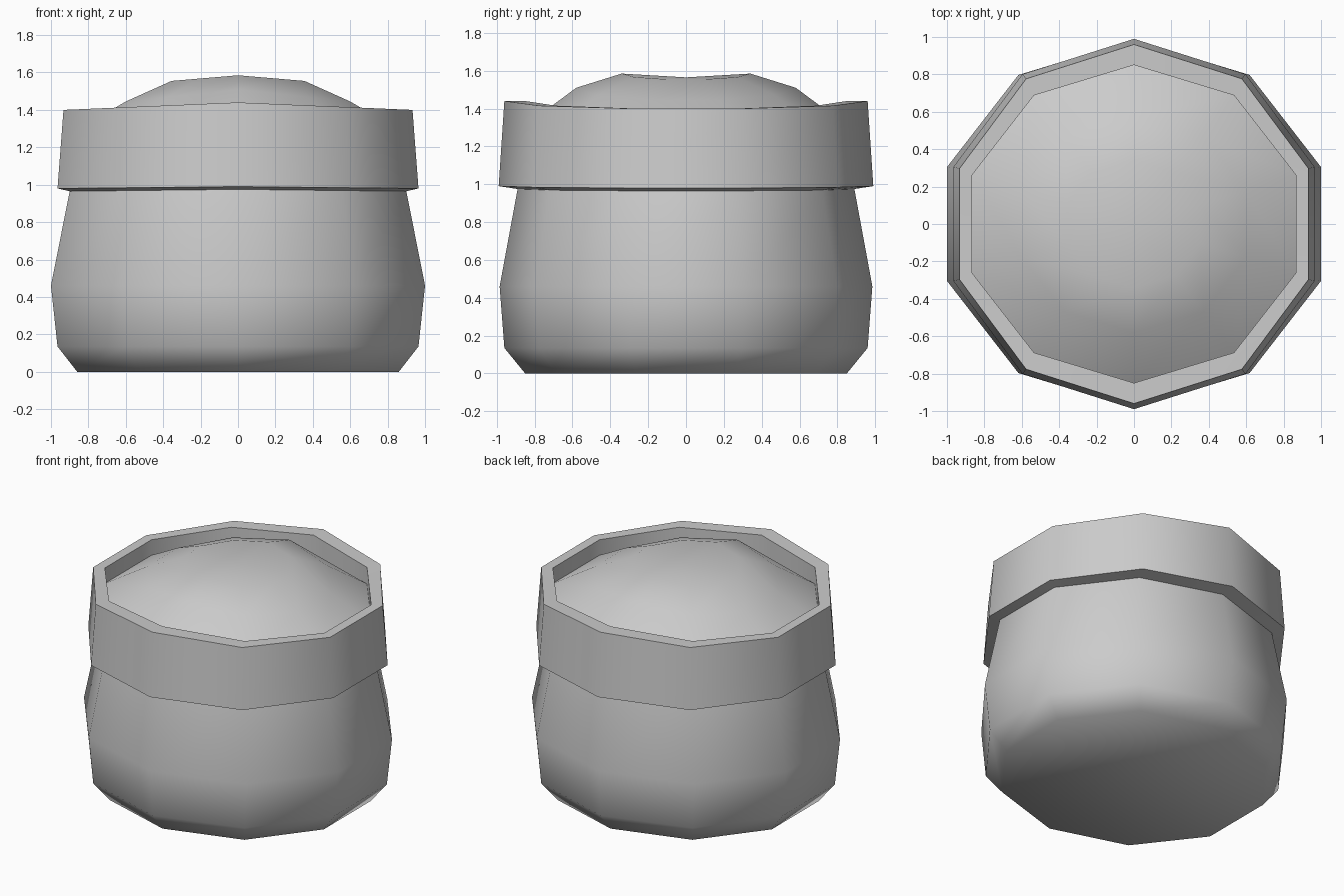
import bpy, bmesh
from math import cos, sin, radians

if "Cube" in bpy.data.objects:
    bpy.data.objects.remove(bpy.data.objects["Cube"])

SIDES = 10
C18 = cos(radians(18))


def ring(bm, half_x, half_y, z_side, z_front):
    """Ten-sided ring, points on the y axis; height runs from z_side to z_front."""
    verts = []
    for i in range(SIDES):
        a = radians(90 + 36 * i)
        cx = cos(a) / C18
        z = z_front + (z_side - z_front) * abs(cx)
        verts.append(bm.verts.new((half_x * cx, half_y * sin(a), z)))
    return verts


def loft(name, profile, bottom=False, apex=None, closed=False):
    bm = bmesh.new()
    rings = [ring(bm, *p) for p in profile]
    pairs = list(zip(rings, rings[1:]))
    if closed:
        pairs.append((rings[-1], rings[0]))
    for lo, hi in pairs:
        for i in range(SIDES):
            j = (i + 1) % SIDES
            bm.faces.new((lo[i], lo[j], hi[j], hi[i]))
    if bottom:
        bm.faces.new(list(reversed(rings[0])))
    if apex is not None:
        top = bm.verts.new((0, 0, apex))
        for i in range(SIDES):
            bm.faces.new((rings[-1][i], rings[-1][(i + 1) % SIDES], top))
    if closed:
        bmesh.ops.recalc_face_normals(bm, faces=bm.faces)
    mesh = bpy.data.meshes.new(name)
    bm.to_mesh(mesh)
    bm.free()
    obj = bpy.data.objects.new(name, mesh)
    bpy.context.collection.objects.link(obj)
    bpy.ops.object.select_all(action='DESELECT')
    obj.select_set(True)
    bpy.context.view_layer.objects.active = obj
    bpy.ops.object.shade_smooth_by_angle(angle=radians(62))
    return obj


# Bulging pot body: half width x, half width y, side z, front z
loft("pot_body", [
    (0.86, 0.85, 0.00, 0.00),
    (0.965, 0.96, 0.135, 0.135),
    (1.00, 0.985, 0.46, 0.46),
    (0.90, 0.89, 0.965, 0.975),
], bottom=True)

# Thick collar with a slightly raised front and back
loft("collar", [
    (0.90, 0.89, 0.965, 0.975),
    (0.965, 0.99, 0.98, 0.99),
    (0.933, 0.96, 1.40, 1.44),
    (0.865, 0.85, 1.40, 1.44),
    (0.865, 0.85, 1.29, 1.31),
], closed=False)

# Domed filling inside the collar
loft("domed_filling", [
    (0.865, 0.85, 1.29, 1.31),
    (0.60, 0.58, 1.445, 1.51),
    (0.355, 0.34, 1.555, 1.585),
], apex=1.565)
